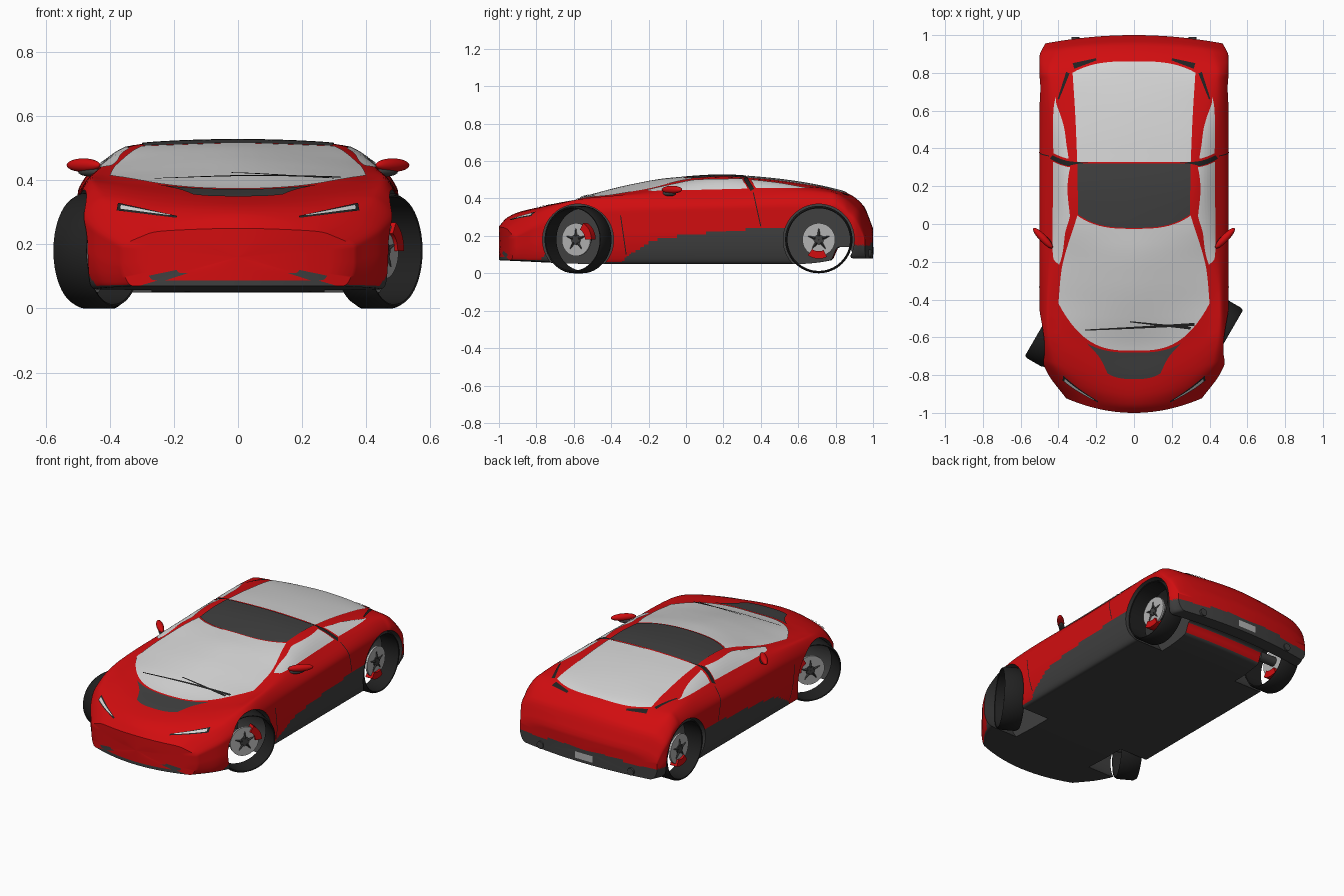
import bpy, bmesh, math
from mathutils import Vector, Matrix
from mathutils.bvhtree import BVHTree

if "Cube" in bpy.data.objects:
    bpy.data.objects.remove(bpy.data.objects["Cube"])


def material(name, color):
    m = bpy.data.materials.new(name)
    m.use_nodes = True
    m.diffuse_color = (*color, 1)
    m.node_tree.nodes["Principled BSDF"].inputs["Base Color"].default_value = (*color, 1)
    return m


RED = material("red paint", (0.64, 0.004, 0.005))
DARK = material("dark grey trim", (0.05, 0.05, 0.05))
BLACK = material("black rubber", (0.015, 0.015, 0.015))
GLASS = material("pale glass", (0.66, 0.66, 0.66))
STEEL = material("grey steel", (0.45, 0.45, 0.45))


def finish(name, bm, mats, matrix=None):
    me = bpy.data.meshes.new(name)
    bm.to_mesh(me)
    bm.free()
    for m in mats:
        me.materials.append(m)
    ob = bpy.data.objects.new(name, me)
    bpy.context.collection.objects.link(ob)
    if matrix:
        ob.matrix_world = matrix
    bpy.ops.object.select_all(action="DESELECT")
    ob.select_set(True)
    bpy.context.view_layer.objects.active = ob
    bpy.ops.object.shade_smooth_by_angle(angle=math.radians(35))
    return ob


def curve(pts, x):
    """Smooth interpolation through points without overshoot."""
    n = len(pts) - 1
    i = max(0, min(n - 1, sum(p[0] <= x for p in pts) - 1))

    def slope(k):
        return (pts[k + 1][1] - pts[k][1]) / (pts[k + 1][0] - pts[k][0])

    def tangent(k):
        if k == 0 or k == n:
            return slope(min(k, n - 1))
        a, b = slope(k - 1), slope(k)
        return 2 * a * b / (a + b) if a * b > 0 else 0
    (x0, y0), (x1, y1) = pts[i], pts[i + 1]
    h = x1 - x0
    t = max(0, min(1, (x - x0) / h))
    return (y0 * (1 + 2 * t) * (1 - t) ** 2 + y1 * t * t * (3 - 2 * t)
            + h * tangent(i) * t * (1 - t) ** 2 + h * tangent(i + 1) * t * t * (t - 1))


# Lengthwise guide curves of the body
FLOOR = [(-1, .07), (-.9, .065), (-.5, .05), (.6, .05), (.78, .07), (.82, .14), (.88, .14), (.92, .08), (1, .08)]
WIDTH = [(-1, .36), (-.9, .45), (-.8, .49), (-.7, .505), (-.5, .5), (.93, .5), (1, .47)]
CENTRE = [(-1, .25), (-.96, .295), (-.9, .325), (-.8, .35), (-.67, .37), (-.5, .42), (-.3, .47), (-.1, .505),
          (.2, .525), (.4, .512), (.6, .488), (.8, .448), (.87, .425), (.95, .36), (1, .24)]
RAIL_X = [(-1, .25), (-.7, .36), (-.39, .41), (-.2, .37), (0, .325), (.2, .31), (.8, .33), (1, .3)]
RAIL_Z = [(-1, .24), (-.9, .315), (-.8, .355), (-.67, .383), (-.39, .415), (-.2, .45), (0, .495), (.2, .512),
          (.4, .5), (.6, .475), (.8, .44), (.95, .35), (1, .235)]
BELT_X = [(-1, .3), (-.8, .42), (-.5, .455), (.2, .435), (.8, .44), (1, .4)]
BELT_Z = [(-1, .225), (-.9, .3), (-.8, .35), (-.6, .395), (-.2, .425), (.2, .438), (.6, .445), (.8, .432),
          (.95, .34), (1, .22)]
SKIRT = [(-.36, .05), (-.27, .12), (-.15, .18), (.1, .215), (.53, .25)]


def half_section(s):
    zb, w, zc, xr, zr, xb, zt = (curve(c, s) for c in (FLOOR, WIDTH, CENTRE, RAIL_X, RAIL_Z, BELT_X, BELT_Z))
    h = zt - zb
    ctrl = [(0, zb), (.9 * w, zb), (.97 * w, zb + .14 * h), (w, zb + .45 * h), (w, zb + .76 * h),
            (xb, zt), (xr, zr), (0, zc), (-xr, zr)]
    xs, zs = ([(i, p[k]) for i, p in enumerate(ctrl)] for k in (0, 1))
    return [(curve(xs, t / 8), curve(zs, t / 8)) for t in range(57)]


def bowed(x, s):
    """Nose and tail are curved in plan."""
    nose, tail = max(0, (-.5 - s) / .5), max(0, (s - .6) / .4)
    return s + (.6 * nose - .2 * tail) * x * x


def body_shell():
    bm = bmesh.new()
    count = 170
    rings = [(-1, f) for f in (.02, .3, .55, .8)]
    rings += [(-1 + 2 * i / count, 1) for i in range(count + 1)]
    rings += [(1, f) for f in (.8, .55, .3, .02)]
    rows = []
    for s, f in rings:
        half = half_section(s)
        mid = (half[0][1] + half[-1][1]) / 2
        loop = half + [(-x, z) for x, z in half[-2:0:-1]]
        rows.append([bm.verts.new((x * f, bowed(x * f, s), mid + (z - mid) * f)) for x, z in loop])
    n = len(rows[0])
    for a, b in zip(rows, rows[1:]):
        for i in range(n):
            bm.faces.new((a[i], a[(i + 1) % n], b[(i + 1) % n], b[i]))
    bm.faces.new(rows[0])
    bm.faces.new(rows[-1])
    bmesh.ops.recalc_face_normals(bm, faces=bm.faces)
    # Lower trim is dark: floor, skirts, front lip with intakes, rear valance
    for f in bm.faces:
        x, y, z = f.calc_center_median()
        x = abs(x)
        floor = f.normal.z < -.6 and z < .2
        skirt = -.36 < y < .56 and z < curve(SKIRT, y)
        lip = y < -.7 and z < max(.085 if x < .2 else 0, .125 - .9 * abs(x - .22), (x - .38) * 1.2 if x > .42 else 0)
        valance = y > .85 and z < (.165 if x < .3 else .15)
        f.material_index = 1 if floor or skirt or lip or valance else 0
    return finish("body", bm, [RED, DARK])


body = body_shell()

# Wheel wells
FRONT_Y, REAR_Y, AXLE_Z = -.577, .71, .18
ACROSS = Matrix.Rotation(math.pi / 2, 4, "Y")
bm = bmesh.new()
for side in (1, -1):
    for y in (FRONT_Y, REAR_Y):
        bmesh.ops.create_cone(bm, cap_ends=True, segments=64, radius1=.19, radius2=.19, depth=.4,
                              matrix=Matrix.Translation((side * .47, y, AXLE_Z)) @ ACROSS)
for f in bm.faces:
    f.material_index = 1
cutter = finish("well_cutter", bm, [RED, DARK])
cutter.hide_render = True
mod = body.modifiers.new("wells", "BOOLEAN")
mod.operation, mod.solver, mod.object = "DIFFERENCE", "EXACT", cutter
bpy.context.view_layer.objects.active = body
bpy.ops.object.modifier_apply(modifier="wells")
bpy.data.objects.remove(cutter)
bpy.ops.object.select_all(action="DESELECT")
body.select_set(True)
bpy.ops.object.shade_smooth_by_angle(angle=math.radians(35))

bm = bmesh.new()
bm.from_mesh(body.data)
SURFACE = BVHTree.FromBMesh(bm)
bm.free()
# Each facing turns plane coordinates into a ray start and direction
FACING = {
    "top": lambda a, b: ((a, b, 2), (0, 0, -1)),
    "left": lambda a, b: ((2, a, b), (-1, 0, 0)),
    "right": lambda a, b: ((-2, a, b), (1, 0, 0)),
    "front": lambda a, b: ((a, -3, b), (0, 1, 0)),
    "back": lambda a, b: ((a, 3, b), (0, -1, 0)),
}


def plate(name, mat, facing, shape, nu=24, nv=24, lift=.004):
    """Thin sheet laid on the body; shape maps u in -1..1 and v in 0..1 to the plane."""
    bm = bmesh.new()
    grid = {}
    for i in range(nu + 1):
        for j in range(nv + 1):
            start, ray = FACING[facing](*shape(2 * i / nu - 1, j / nv))
            hit, normal, _, _ = SURFACE.ray_cast(Vector(start), Vector(ray))
            if hit:
                grid[i, j] = bm.verts.new(hit + normal * lift)
    for i in range(nu):
        for j in range(nv):
            keys = [(i, j), (i + 1, j), (i + 1, j + 1), (i, j + 1)]
            if all(k in grid for k in keys):
                f = bm.faces.new([grid[k] for k in keys])
                f.normal_update()
                if f.normal.dot(Vector(ray)) > 0:
                    f.normal_flip()
    return finish(name, bm, [mat])


def sheet(y0, y1, widths, bow0, bow1):
    """Symmetric sheet seen from the top, with bowed ends."""
    def shape(u, v):
        return (u * curve(widths, v), y0 + (y1 - y0) * v + (bow0 + (bow1 - bow0) * v) * abs(u) ** 3)
    return shape


def strip(p, q, w0, w1):
    """Straight strip from p to q with tapering width."""
    p, q = Vector(p), Vector(q)
    n = (q - p).orthogonal().normalized()
    return lambda u, v: tuple(p.lerp(q, v) + n * u * (w0 + (w1 - w0) * v) / 2)


def band(y0, y1, low, high, lean=0):
    """Side window between a lower and an upper curve; lean slants its ends."""
    def shape(u, v):
        y = y0 + (y1 - y0) * (u + 1) / 2
        return y + lean * (.5 - v), curve(low, y) * (1 - v) + curve(high, y) * v
    return shape


plate("windshield", GLASS, "top", sheet(-.67, -.025, [(0, .4), (.35, .385), (1, .3)], .25, .07), 36, 36)
plate("roof_panel", DARK, "top", sheet(-.02, .32, [(0, .295), (1, .3)], .07, 0))
plate("rear_glass", GLASS, "top", sheet(.328, .86, [(0, .3), (.5, .31), (1, .325)], 0, -.06), 30, 30)
plate("hood_panel", DARK, "top", sheet(-.82, -.68, [(0, .14), (.5, .18), (1, .25)], .03, .05))
plate("long_wiper", BLACK, "top", strip((.32, -.53), (-.26, -.56), .016, .006), 2, 30, .009)
plate("short_wiper", BLACK, "top", strip((.3, -.55), (-.02, -.515), .014, .006), 2, 20, .009)
plate("number_plate", STEEL, "back", strip((-.06, .12), (.06, .12), .04, .04), 4, 8)

for side, name in ((1, "left"), (-1, "right")):
    plate(name + "_door_window", GLASS, name, band(-.2, .315, [(-.2, .437), (.32, .45)],
          [(-.2, .442), (-.05, .475), (.08, .498), (.32, .503)], .03))
    plate(name + "_quarter_window", GLASS, name, band(.36, .66, [(.34, .452), (.66, .452)],
          [(.34, .5), (.5, .482), (.66, .454)], .03))
    plate(name + "_pillar", BLACK, name, strip((.355, .442), (.315, .506), .022, .022), 3, 12, .005)
    plate(name + "_front_door_seam", BLACK, name, strip((-.35, .31), (-.32, .1), .005, .005), 2, 20, .002)
    plate(name + "_rear_door_seam", BLACK, name, strip((.36, .43), (.4, .25), .005, .005), 2, 20, .002)
    plate(name + "_tail_slot", BLACK, "top", strip((side * .2, .87), (side * .32, .835), .012, .03), 3, 12)
    plate(name + "_rear_vent", BLACK, "top", strip((side * .4, .66), (side * .35, .8), .008, .02), 3, 12)
    plate(name + "_headlight_frame", BLACK, "front", strip((side * .19, .283), (side * .375, .315), .006, .024), 4, 16)
    plate(name + "_headlight", GLASS, "front", strip((side * .21, .287), (side * .365, .313), .003, .013), 4, 16, .007)

    # Door mirror with dark foot
    for part, mat, size, where in (("mirror", RED, (.073, .02, .021), (.482, -.075, .447)),
                                   ("mirror_foot", DARK, (.05, .017, .014), (.462, -.09, .426))):
        bm = bmesh.new()
        bmesh.ops.create_uvsphere(bm, u_segments=24, v_segments=12, radius=1)
        finish(name + "_" + part, bm, [mat], Matrix.Translation((side * where[0], *where[1:]))
               @ Matrix.Rotation(side * math.radians(46), 4, "Z") @ Matrix.Diagonal((*size, 1)))

    # Exhaust pipe
    bm = bmesh.new()
    bmesh.ops.create_cone(bm, cap_ends=True, segments=24, radius1=.022, radius2=.022, depth=.08)
    finish(name + "_exhaust", bm, [DARK], Matrix.Translation((side * .31, .95, .105))
           @ Matrix.Rotation(math.pi / 2, 4, "X"))


def revolve(name, mat, profile, matrix, start=0, sweep=360, steps=64):
    """Turn a closed (x, radius) profile around the axle."""
    bm = bmesh.new()
    rows = []
    for k in range(steps + 1):
        a = math.radians(start + sweep * k / steps)
        rows.append([bm.verts.new((x, r * math.cos(a), r * math.sin(a))) for x, r in profile])
    n = len(profile)
    for a, b in zip(rows, rows[1:]):
        for i in range(n):
            bm.faces.new((a[i], a[(i + 1) % n], b[(i + 1) % n], b[i]))
    if sweep < 360:
        bm.faces.new(rows[0])
        bm.faces.new(rows[-1])
    bmesh.ops.remove_doubles(bm, verts=bm.verts, dist=1e-5)
    bmesh.ops.recalc_face_normals(bm, faces=bm.faces)
    finish(name, bm, [mat], matrix)


def box_profile(x0, x1, r0, r1):
    return [(x0, r0), (x1, r0), (x1, r1), (x0, r1)]


# Wheels: open tread band, brake disc, hub star and caliper; the front pair is steered
TREAD = [(-.06, .172), (-.045, .18), (.045, .18), (.06, .172), (.058, .167), (-.058, .167)]
for side, name in ((1, "left"), (-1, "right")):
    for end, y, x, turn, grip in (("front", FRONT_Y, .438, -30, 0), ("rear", REAR_Y, .43, 0, 235)):
        mat = Matrix.Translation((side * x, y, AXLE_Z)) @ Matrix.Rotation(math.radians(turn), 4, "Z")
        label = name + "_" + end
        out = sorted((side * .01, side * .022))
        revolve(label + "_tyre", BLACK, TREAD, mat)
        revolve(label + "_brake_disc", STEEL, box_profile(*out, .012, .088), mat)
        revolve(label + "_axle", DARK, box_profile(*sorted((side * .027, -side * .1)), .001, .028), mat)
        revolve(label + "_caliper", RED, box_profile(*sorted((-side * .012, side * .034)), .062, .102), mat, grip, 60, 12)
        for k in range(5):
            bm = bmesh.new()
            bmesh.ops.create_cone(bm, cap_ends=True, segments=4, radius1=.009, radius2=.002, depth=.04)
            finish(label + "_hub_spike", bm, [DARK], mat @ Matrix.Rotation(k * math.tau / 5, 4, "X")
                   @ Matrix.Translation((side * .024, 0, .04)))
